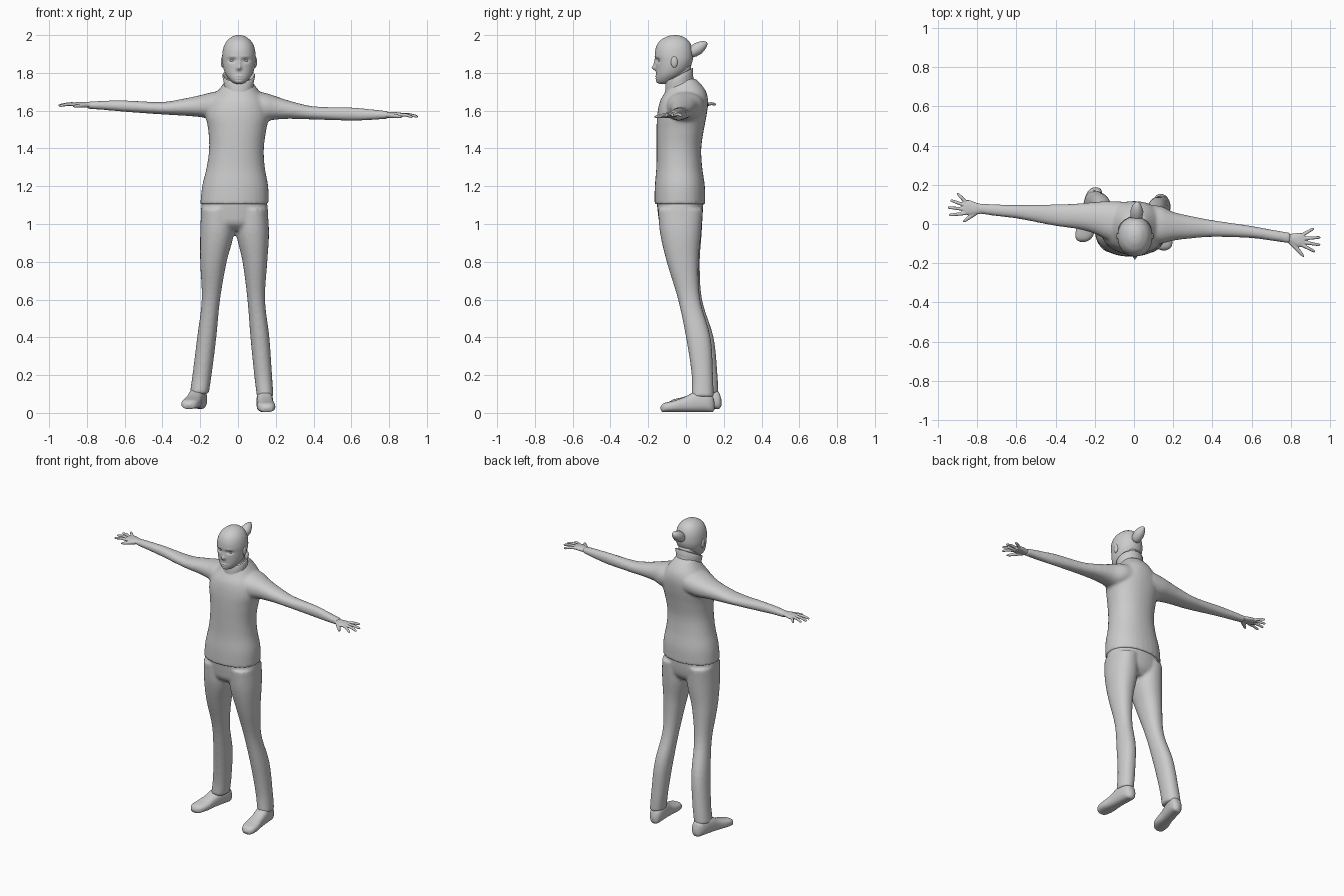
import bpy, bmesh, math
from mathutils import Vector

grey = bpy.data.materials.new("plain_grey")
grey.diffuse_color = (0.6, 0.6, 0.6, 1)


def skin_rings(bm, rings):
    """Bridge rings of points into a closed tube."""
    vs = [[bm.verts.new(p) for p in r] for r in rings]
    n = len(vs[0])
    for a, b in zip(vs, vs[1:]):
        for i in range(n):
            j = (i + 1) % n
            bm.faces.new((a[i], a[j], b[j], b[i]))
    bm.faces.new(vs[0][::-1])
    bm.faces.new(vs[-1])


def loft(bm, axis, keys, n=32, sub=5, power=2.2):
    """Keys are (position, a_min, a_max, b_min, b_max) along an axis, smoothly interpolated."""
    def slope(i, k):
        lo, hi = max(i - 1, 0), min(i + 1, len(keys) - 1)
        return (keys[hi][k] - keys[lo][k]) / (keys[hi][0] - keys[lo][0])

    rows = []
    for i in range(len(keys) - 1):
        h = keys[i + 1][0] - keys[i][0]
        for j in range(sub):
            s = j / sub
            row = [keys[i][0] + s * h]
            for k in range(1, 5):
                row.append((2*s**3 - 3*s**2 + 1) * keys[i][k] + (s**3 - 2*s*s + s) * h * slope(i, k)
                           + (3*s*s - 2*s**3) * keys[i + 1][k] + (s**3 - s*s) * h * slope(i + 1, k))
            rows.append(row)
    rows.append(list(keys[-1]))
    rings = []
    for t, a0, a1, b0, b1 in rows:
        ring = []
        for i in range(n):
            c, s = math.cos(2 * math.pi * i / n), math.sin(2 * math.pi * i / n)
            a = (a0 + a1) / 2 + (a1 - a0) / 2 * math.copysign(abs(c) ** (2 / power), c)
            b = (b0 + b1) / 2 + (b1 - b0) / 2 * math.copysign(abs(s) ** (2 / power), s)
            ring.append({"z": (a, b, t), "x": (t, b, a), "y": (a, t, b)}[axis])
        rings.append(ring)
    skin_rings(bm, rings)


def tube(bm, points, radii, n=14):
    """Round tube through points."""
    pts = [Vector(p) for p in points]
    rings = []
    for i, p in enumerate(pts):
        d = (pts[min(i + 1, len(pts) - 1)] - pts[max(i - 1, 0)]).normalized()
        u = d.cross(Vector((0.1, 0.2, 1)) if abs(d.z) < 0.9 else Vector((1, 0, 0))).normalized()
        w = d.cross(u)
        rings.append([p + radii[i] * (u * math.cos(2*math.pi*k/n) + w * math.sin(2*math.pi*k/n))
                      for k in range(n)])
    skin_rings(bm, rings)


def ball(bm, centre, size):
    made = bmesh.ops.create_uvsphere(bm, u_segments=20, v_segments=12, radius=1)["verts"]
    for v in made:
        v.co = Vector(centre) + Vector([a * b for a, b in zip(v.co, size)])


def finish(name, bm, voxel=0, relax=0):
    bmesh.ops.recalc_face_normals(bm, faces=bm.faces)
    for f in bm.faces:
        f.smooth = True
    me = bpy.data.meshes.new(name)
    bm.to_mesh(me)
    bm.free()
    me.materials.append(grey)
    ob = bpy.data.objects.new(name, me)
    bpy.context.collection.objects.link(ob)
    if voxel:
        m = ob.modifiers.new("blend", "REMESH")
        m.mode, m.voxel_size, m.use_smooth_shade = "VOXEL", voxel, True
    if relax:
        m = ob.modifiers.new("relax", "SMOOTH")
        m.factor, m.iterations = 0.5, relax
    return ob


# Jacket: torso and both sleeves blended together
bm = bmesh.new()
loft(bm, "z", [(1.105, -.2, .162, -.167, .102), (1.2, -.19, .16, -.165, .1),
               (1.3, -.166, .142, -.157, .086), (1.4, -.153, .137, -.156, .081),
               (1.5, -.158, .15, -.156, .095), (1.58, -.17, .165, -.152, .11),
               (1.65, -.15, .15, -.138, .117), (1.7, -.11, .115, -.11, .107),
               (1.74, -.08, .085, -.09, .08), (1.77, -.06, .065, -.075, .05)])
loft(bm, "x", [(.06, 1.56, 1.705, -.1, .1), (.14, 1.545, 1.695, -.1, .09), (.2, 1.553, 1.676, -.085, .062),
               (.28, 1.557, 1.65, -.075, .043), (.4, 1.553, 1.623, -.066, .02), (.6, 1.547, 1.617, -.072, -.01),
               (.7, 1.55, 1.608, -.085, -.028), (.8, 1.558, 1.597, -.1, -.045)])
loft(bm, "x", [(-.06, 1.56, 1.71, -.1, .115), (-.14, 1.557, 1.697, -.08, .117), (-.2, 1.566, 1.682, -.05, .112),
               (-.28, 1.573, 1.665, -.027, .105), (-.4, 1.58, 1.646, -.01, .1), (-.6, 1.594, 1.654, .028, .098),
               (-.7, 1.603, 1.653, .04, .1), (-.8, 1.61, 1.647, .053, .107)])
finish("jacket", bm, 0.009, 6)

# Trousers: pelvis and two legs
bm = bmesh.new()
loft(bm, "z", [(.965, -.13, .1, -.1, .045), (1.0, -.185, .15, -.137, .075),
               (1.05, -.197, .16, -.148, .088), (1.13, -.19, .152, -.156, .093)])
loft(bm, "z", [(.085, .1, .188, .03, .146), (.2, .086, .18, .03, .143), (.4, .066, .166, 0, .13),
               (.6, .05, .143, -.042, .075), (.8, .024, .155, -.102, .066),
               (.95, -.008, .164, -.137, .08), (1.08, -.005, .157, -.148, .09)])
loft(bm, "z", [(.1, -.255, -.155, .045, .172), (.2, -.241, -.14, .043, .167), (.4, -.216, -.115, .01, .146),
               (.6, -.192, -.095, -.035, .085), (.8, -.2, -.06, -.1, .073),
               (.95, -.2, -.022, -.137, .083), (1.08, -.195, -.025, -.148, .09)])
finish("trousers", bm, 0.009, 4)

# Shoes: heel to toe, each turned slightly outwards
for name, heel, toe, z0 in (("right_shoe", (.137, .152), (.152, -.135), .005),
                            ("left_shoe", (-.195, .187), (-.262, -.092), .022)):
    bm = bmesh.new()
    keys = []
    for t, w, h in ((0, .012, .05), (.04, .03, .085), (.15, .041, .105), (.35, .043, .108), (.55, .043, .08),
                    (.75, .049, .06), (.9, .044, .05), (.97, .03, .04), (1, .01, .025)):
        x = heel[0] + (toe[0] - heel[0]) * t
        keys.append((heel[1] + (toe[1] - heel[1]) * t, x - w, x + w,
                     z0 + (.015 if t in (0, 1) else 0), z0 + h))
    loft(bm, "y", keys, n=24, sub=4, power=2.6)
    finish(name, bm)

# Hands: palm and spread fingers (knuckle y, tip x, tip y, tip z)
hands = {
    "right_hand": (1, [(.76, 1.564, 1.592, -.092, -.05), (.8, 1.562, 1.592, -.1, -.05),
                       (.84, 1.564, 1.592, -.118, -.045), (.87, 1.566, 1.588, -.115, -.05)],
                   [(-.108, .925, -.142, 1.565), (-.092, .952, -.108, 1.568), (-.075, .952, -.068, 1.57),
                    (-.056, .918, -.022, 1.572)], (.80, -.09), (.868, -.168), 1.575),
    "left_hand": (-1, [(-.76, 1.615, 1.643, .055, .1), (-.8, 1.618, 1.647, .05, .107),
                       (-.84, 1.62, 1.646, .045, .122), (-.87, 1.622, 1.643, .05, .12)],
                  [(.055, -.945, .045, 1.625), (.075, -.952, .085, 1.627), (.094, -.938, .122, 1.63),
                   (.112, -.903, .158, 1.632)], (-.80, .065), (-.873, .01), 1.63)}
for name, (side, palm, fingers, root, tip, z) in hands.items():
    bm = bmesh.new()
    loft(bm, "x", palm, n=20)
    for ky, tx, ty, tz in fingers:
        a, b = Vector((side * .86, ky, z + .003)), Vector((tx, ty, tz))
        mid = (a + b) / 2 + Vector((0, 0, .005))
        tube(bm, [a, mid, b.lerp(mid, .15), b], [.0095, .0085, .007, .003])
    a, b = Vector((*root, z)), Vector((*tip, z - .008))
    tube(bm, [a, a.lerp(b, .5), a.lerp(b, .85), b], [.014, .011, .008, .003])
    finish(name, bm, 0.0035, 2)

# Neck
bm = bmesh.new()
loft(bm, "z", [(1.68, -.06, .07, -.09, .04), (1.76, -.052, .06, -.085, .025), (1.84, -.055, .062, -.09, .028)])
finish("neck", bm)

# Collar: standing band tilted forward, folded over at the lip
bm = bmesh.new()
rings = []
for z, rx, ry in ((1.69, .088, .088), (1.72, .08, .078), (1.75, .079, .073), (1.785, .087, .074),
                  (1.79, .084, .071), (1.786, .079, .067), (1.75, .066, .06), (1.70, .06, .055)):
    ring = []
    for i in range(40):
        a = 2 * math.pi * i / 40
        y = ry * math.sin(a)
        ring.append((.004 + rx * math.cos(a), y - .036, z + .52 * y))
    rings.append(ring)
skin_rings(bm, rings)
finish("collar", bm)

# Head: smooth skull with modelled face
bm = bmesh.new()
loft(bm, "z", [(1.742, -.01, .02, -.14, -.1), (1.748, -.026, .036, -.15, -.075), (1.765, -.045, .055, -.157, -.05),
               (1.79, -.064, .074, -.158, -.015), (1.82, -.076, .086, -.159, .015),
               (1.86, -.083, .093, -.161, .034), (1.9, -.083, .093, -.165, .037), (1.94, -.075, .085, -.157, .03),
               (1.97, -.058, .068, -.138, .014), (1.99, -.034, .044, -.107, -.012),
               (1.997, -.018, .028, -.085, -.033), (2.0, -.003, .013, -.064, -.054)], n=72, sub=7, power=2.1)
bumps = [(0, 1.826, .011, .012, .02), (0, 1.85, .009, .022, .01), (0, 1.782, .018, .004, .006),
         (0, 1.77, .015, .004, .005), (0, 1.753, .02, .008, .004)]
for s in (-1, 1):
    bumps += [(s * .035, 1.866, .019, .011, -.013), (s * .035, 1.886, .022, .006, .003)]
for v in bm.verts:
    if v.co.y < -.07:
        for cx, cz, sx, sz, amount in bumps:
            v.co.y -= amount * math.exp(-((v.co.x - .005 - cx) / sx) ** 2 - ((v.co.z - cz) / sz) ** 2)
finish("head", bm)

# Eyes and ears
for s, side in ((1, "right"), (-1, "left")):
    bm = bmesh.new()
    ball(bm, (.005 + s * .035, -.136, 1.864), (.015, .011, .007))
    finish(side + "_eye", bm)
    bm = bmesh.new()
    ball(bm, (.005 + s * .086, -.062, 1.858), (.01, .018, .03))
    finish(side + "_ear", bm)

# Hair bun at the back of the head
bm = bmesh.new()
tube(bm, [(.012, .015, 1.9), (.013, .04, 1.914), (.015, .065, 1.93), (.015, .088, 1.946),
          (.016, .103, 1.955), (.016, .112, 1.96)], [.024, .031, .033, .025, .016, .004], n=24)
finish("hair_bun", bm)
